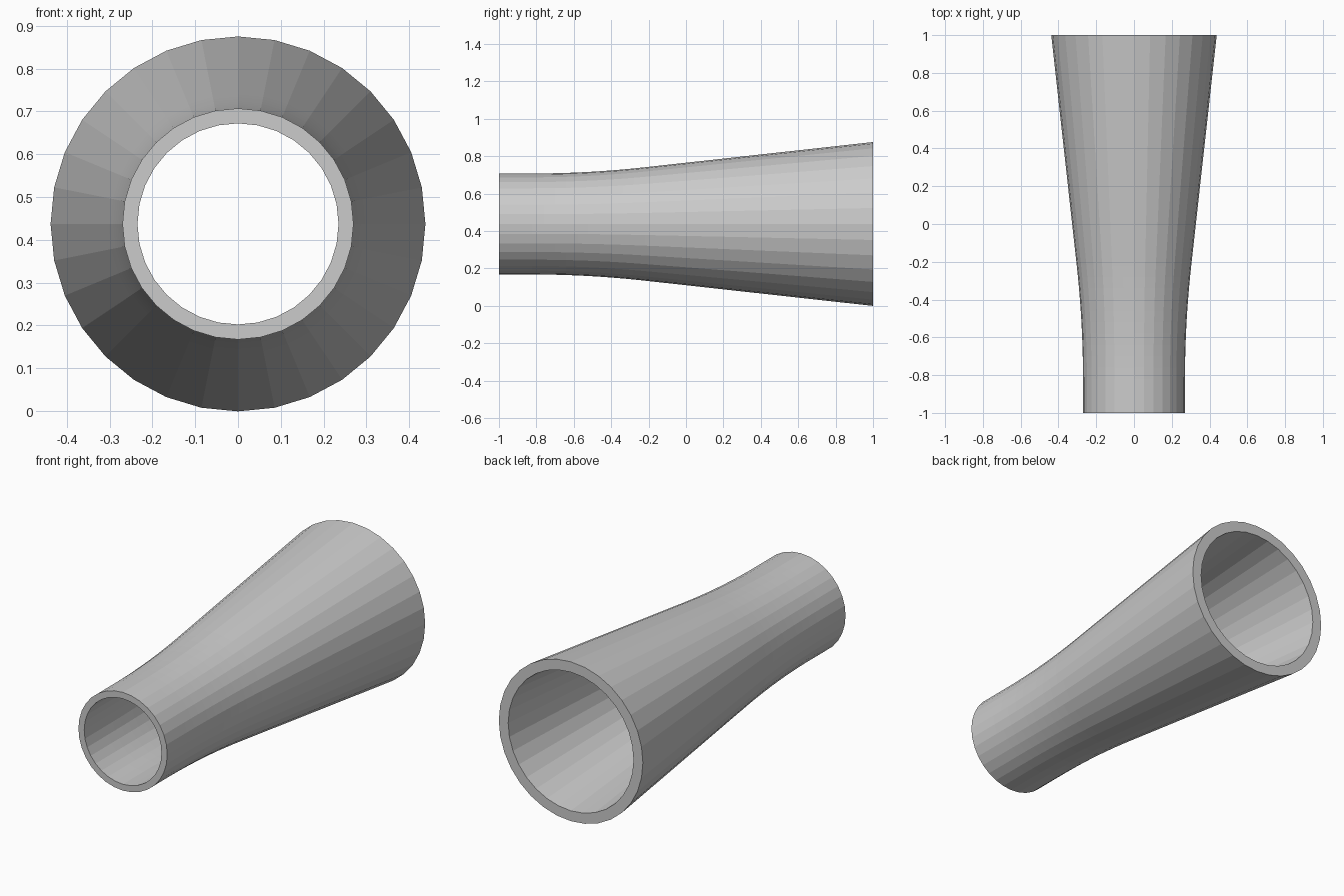
import bpy, bmesh, math

if "Cube" in bpy.data.objects:
    bpy.data.objects.remove(bpy.data.objects["Cube"])

SIDES = 32
CENTRE_Z = 0.4372
WALL = 0.87  # inner radius relative to outer radius


def outer_radius(y):
    # straight collar, smooth flare, then straight cone
    start, end, slope = -0.82, -0.22, 0.1105
    if y <= start:
        return 0.27
    if y <= end:
        return 0.27 + slope * (y - start) ** 2 / (2 * (end - start))
    return 0.27 + slope * (end - start) / 2 + slope * (y - end)


ys = [-1.0] + [-0.82 + 0.06 * i for i in range(11)] + [1.0]
profile = [(y, outer_radius(y)) for y in ys]
profile += [(y, r * WALL) for y, r in reversed(profile)]

# Revolve the closed wall profile around the y axis
bm = bmesh.new()
rings = []
for y, r in profile:
    ring = []
    for i in range(SIDES):
        a = 2 * math.pi * i / SIDES
        ring.append(bm.verts.new((r * math.cos(a), y, CENTRE_Z + r * math.sin(a))))
    rings.append(ring)
for k, ring in enumerate(rings):
    nxt = rings[(k + 1) % len(rings)]
    for i in range(SIDES):
        j = (i + 1) % SIDES
        bm.faces.new((ring[i], ring[j], nxt[j], nxt[i]))
bmesh.ops.recalc_face_normals(bm, faces=bm.faces)

mesh = bpy.data.meshes.new("flared_tube")
bm.to_mesh(mesh)
bm.free()
tube = bpy.data.objects.new("flared_tube", mesh)
bpy.context.collection.objects.link(tube)
